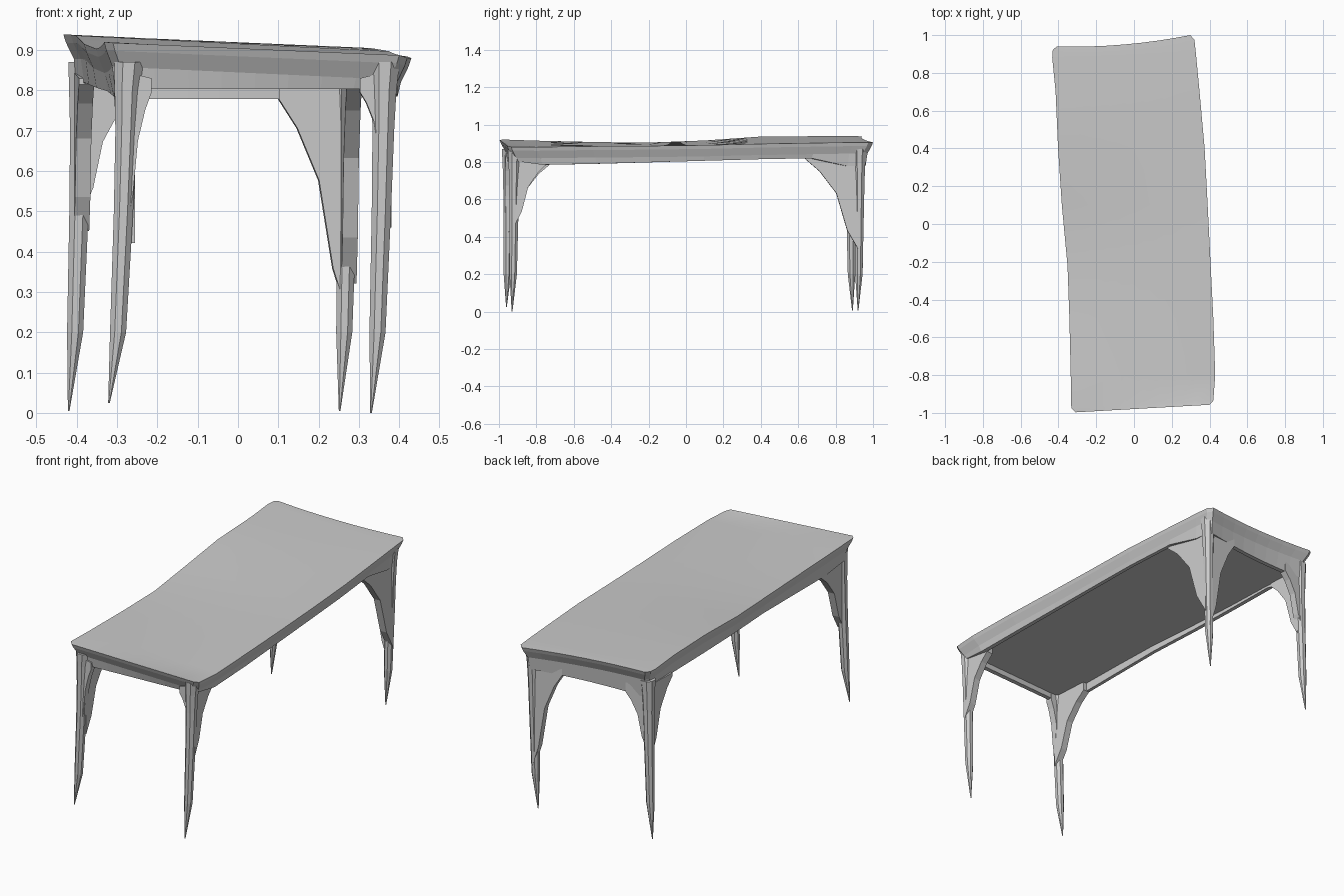
import bpy, bmesh, math
from mathutils import Vector

if "Cube" in bpy.data.objects:
    bpy.data.objects.remove(bpy.data.objects["Cube"])


def finish(bm, name, smooth=False):
    bmesh.ops.recalc_face_normals(bm, faces=bm.faces[:])
    me = bpy.data.meshes.new(name)
    bm.to_mesh(me)
    bm.free()
    for p in me.polygons:
        p.use_smooth = smooth
    ob = bpy.data.objects.new(name, me)
    bpy.context.collection.objects.link(ob)
    return ob


def bridge(bm, a, b):
    n = len(a)
    for i in range(n):
        bm.faces.new((a[i], a[(i + 1) % n], b[(i + 1) % n], b[i]))


# Warped top: rows running front to back, left point then right point
rows = [
    ((-.31, -.997, .918), (.40, -.957, .887)),
    ((-.332, -.975, .920), (.42, -.935, .881)),
    ((-.335, -.80, .914), (.430, -.80, .880)),
    ((-.342, -.50, .907), (.420, -.50, .884)),
    ((-.352, -.22, .903), (.405, -.20, .886)),
    ((-.382, .10, .915), (.390, .10, .890)),
    ((-.402, .40, .936), (.374, .40, .897)),
    ((-.415, .70, .938), (.347, .70, .902)),
    ((-.433, .88, .938), (.328, .90, .905)),
    ((-.430, .92, .938), (.320, .975, .905)),
    ((-.41, .940, .936), (.298, 1.0, .905)),
]
COLS = 8
grid = []
for k, (l, r) in enumerate(rows):
    line = []
    for c in range(COLS + 1):
        t = c / COLS
        p = Vector(l).lerp(Vector(r), t)
        if k >= len(rows) - 2:
            p.y -= .02 * 4 * t * (1 - t)
        line.append(p)
    grid.append(line)

bm = bmesh.new()
vg = [[bm.verts.new(p) for p in line] for line in grid]
for a, b in zip(vg, vg[1:]):
    for c in range(COLS):
        bm.faces.new((a[c], a[c + 1], b[c + 1], b[c]))
finish(bm, "table_top", True)

# Flared apron with recessed underside panel
edge = (grid[0] + [g[-1] for g in grid[1:-1]]
        + grid[-1][::-1] + [g[0] for g in grid[-2:0:-1]])


def bottom(p):
    if p.y < -.9:
        return .803
    if p.y > .86:
        return .778
    return .785 + .035 * min(1, max(0, (p.y + .7) / 1.3))


bm = bmesh.new()
ring_defs = [
    (1, 1, lambda p: p.z),
    (.985, .992, lambda p: p.z - .02),
    (.94, .97, lambda p: p.z - .06),
    (.92, .96, bottom),
    (.865, .935, bottom),
    (.865, .935, lambda p: .832),
]
rings = [[bm.verts.new((p.x * sx, p.y * sy, f(p))) for p in edge]
         for sx, sy, f in ring_defs]
for a, b in zip(rings, rings[1:]):
    bridge(bm, a, b)
bm.faces.new(rings[-1])
finish(bm, "apron")

# Legs: tip, top centre, (width, drop) of the x bracket and of the y bracket
legs = {
    "front_left": ((-.32, -.96, .025), (-.275, -.950), (.06, .25), (.22, .28)),
    "front_right": ((.33, -.93, .0), (.362, -.918), (.06, .15), (.17, .25)),
    "back_left": ((-.42, .89, .005), (-.388, .880), (.12, .22), (.20, .28)),
    "back_right": ((.252, .92, .005), (.275, .928), (.175, .42), (.29, .38)),
}
profile = [(.2, .5, .020), (.5, .8, .024), (.7, .95, .027),
           (.8, 1, .031), (.87, 1.1, .036)]


def make_leg(name, tip, top):
    bm = bmesh.new()
    rs = []
    for z, f, r in [(tip[2], 0, .002)] + profile:
        cx = tip[0] + (top[0] - tip[0]) * f
        cy = tip[1] + (top[1] - tip[1]) * f
        rs.append([bm.verts.new((cx + 1.08 * r * math.cos(a), cy + 1.08 * r * math.sin(a), z))
                   for a in (math.tau * (i + .5) / 8 for i in range(8))])
    for a, b in zip(rs, rs[1:]):
        bridge(bm, a, b)
    bm.faces.new(rs[0])
    bm.faces.new(rs[-1])
    finish(bm, name + "_leg")


# Curved corner bracket running from a leg toward its neighbour
def make_bracket(name, start, goal, zb, width, drop):
    d = (Vector(goal) - Vector(start)).normalized()
    side = Vector((-d.y, d.x)) * .019
    curve = [(1, 0), (.74, .17), (.43, .48), (.23, 1), (0, 1.3)]
    pts = [(0, .845), (width, .83)] + [(u * width, zb - v * drop) for u, v in curve]
    bm = bmesh.new()
    sides = []
    for s in (-1, 1):
        loop = []
        for u, z in pts:
            q = Vector(start) + d * u + side * s
            loop.append(bm.verts.new((q.x, q.y, z)))
        bm.faces.new(loop)
        sides.append(loop)
    bridge(bm, *sides)
    finish(bm, name)


for name, (tip, top, bx, by) in legs.items():
    make_leg(name, tip, top)
    fb, lr = name.split("_")
    other_x = legs[fb + "_" + ("right" if lr == "left" else "left")][1]
    other_y = legs[("back" if fb == "front" else "front") + "_" + lr][1]
    make_bracket(name + "_end_bracket", top, other_x,
                 .795 if fb == "front" else .778, *bx)
    make_bracket(name + "_side_bracket", top, other_y,
                 .785 if fb == "front" else .815, *by)
